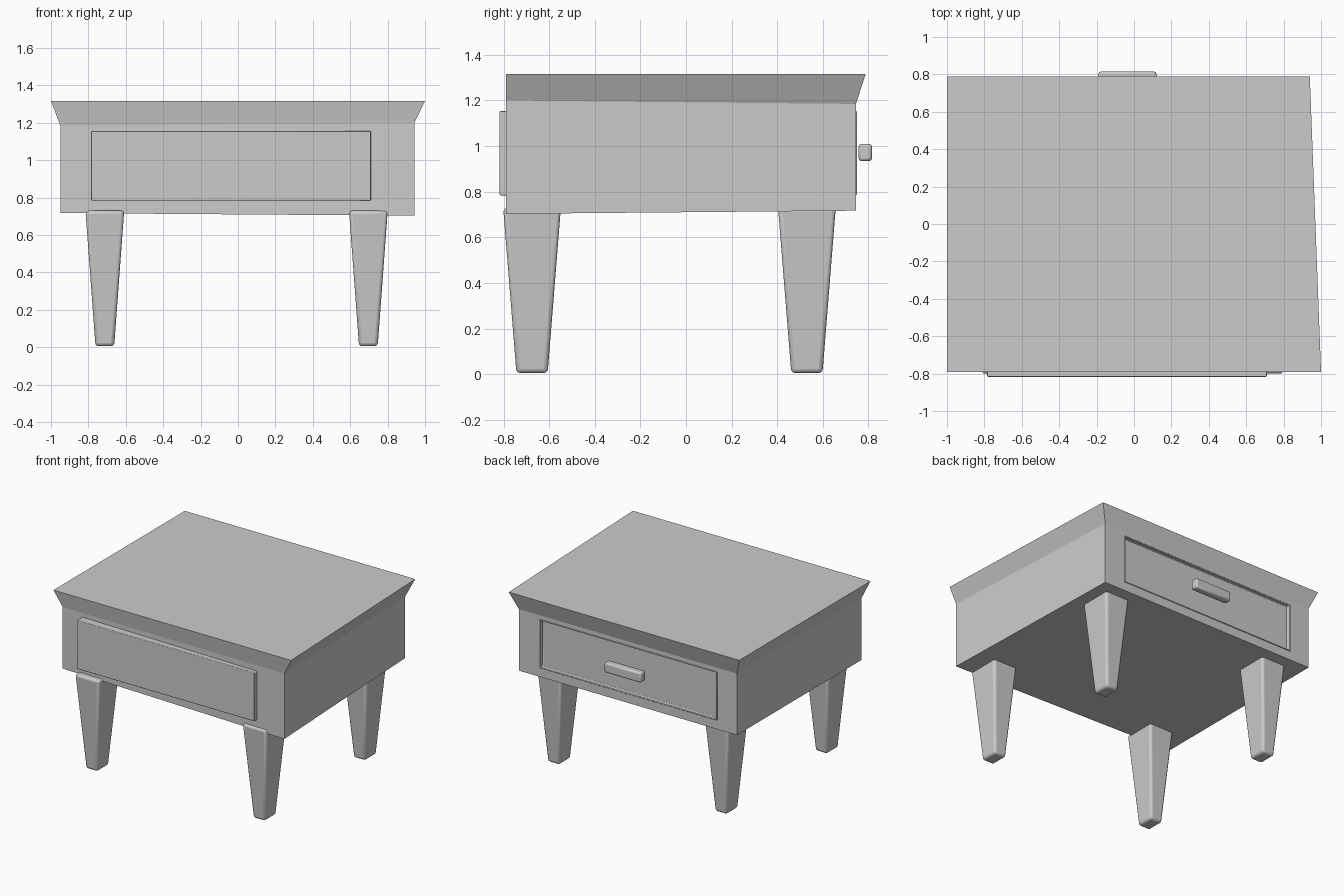
import bpy, bmesh
from math import radians

if "Cube" in bpy.data.objects:
    bpy.data.objects.remove(bpy.data.objects["Cube"])


def make_object(name, bm):
    bmesh.ops.recalc_face_normals(bm, faces=bm.faces[:])
    mesh = bpy.data.meshes.new(name)
    bm.to_mesh(mesh)
    bm.free()
    obj = bpy.data.objects.new(name, mesh)
    bpy.context.collection.objects.link(obj)
    return obj


def loft(rings):
    """Closed solid through a stack of rings."""
    bm = bmesh.new()
    loops = [[bm.verts.new(p) for p in ring] for ring in rings]
    bm.faces.new(loops[0])
    bm.faces.new(loops[-1])
    for a, b in zip(loops, loops[1:]):
        n = len(a)
        for i in range(n):
            bm.faces.new((a[i], a[(i + 1) % n], b[(i + 1) % n], b[i]))
    return bm


def rect(cx, cy, w, d, z):
    return [(cx + sx * w / 2, cy + sy * d / 2, z)
            for sx, sy in ((-1, -1), (1, -1), (1, 1), (-1, 1))]


def box(x0, x1, y0, y1, z0, z1):
    cx, cy, w, d = (x0 + x1) / 2, (y0 + y1) / 2, x1 - x0, y1 - y0
    return loft([rect(cx, cy, w, d, z0), rect(cx, cy, w, d, z1)])


def bevel(obj, width, segments=2):
    mod = obj.modifiers.new("bevel", 'BEVEL')
    mod.width = width
    mod.segments = segments
    mod.limit_method = 'ANGLE'
    mod.angle_limit = radians(40)
    bpy.ops.object.select_all(action='DESELECT')
    obj.select_set(True)
    bpy.context.view_layer.objects.active = obj
    bpy.ops.object.shade_smooth_by_angle(angle=radians(50))


# Slightly uneven case with a flared top
bottom = [(-0.95, -0.75, 0.717), (0.943, -0.79, 0.703),
          (0.885, 0.745, 0.717), (-0.95, 0.745, 0.717)]
neck = [(-0.95, -0.75, 1.185), (0.943, -0.79, 1.20),
        (0.885, 0.745, 1.185), (-0.95, 0.745, 1.185)]
top = [(-1.0, -0.79, 1.316), (1.0, -0.79, 1.316),
       (0.94, 0.788, 1.316), (-1.0, 0.788, 1.316)]
case = make_object("case", loft([bottom, neck, top]))

# Opening in the back for the recessed drawer face
cutter = make_object("drawer_opening", box(-0.78, 0.705, 0.6, 0.77, 0.79, 1.15))
cutter.hide_render = True
cutter.display_type = 'WIRE'
cut = case.modifiers.new("opening", 'BOOLEAN')
cut.operation = 'DIFFERENCE'
cut.solver = 'EXACT'
cut.object = cutter

# Drawer running through the case: proud at the front, recessed at the back
bm = box(-0.785, 0.71, -0.817, 0.749, 0.784, 1.155)
bm.normal_update()
back = [f for f in bm.faces if f.calc_center_median().y > 0.7]
bmesh.ops.inset_region(bm, faces=back, thickness=0.012)
bmesh.ops.inset_region(bm, faces=back, thickness=0.001)
for v in back[0].verts:
    v.co.y = 0.72
drawer = make_object("drawer", bm)
bevel(drawer, 0.005)

# Drawer handle
handle = make_object("handle", box(-0.19, 0.12, 0.757, 0.815, 0.934, 1.01))
bevel(handle, 0.012)

# Four tapered legs
for side, x in (("left", -0.712), ("right", 0.697)):
    for end, y in (("front", -0.675), ("back", 0.53)):
        leg = make_object(f"{end}_{side}_leg", loft([
            rect(x, y, 0.10, 0.137, 0.005), rect(x, y, 0.207, 0.253, 0.73)]))
        bevel(leg, 0.018, 3)
